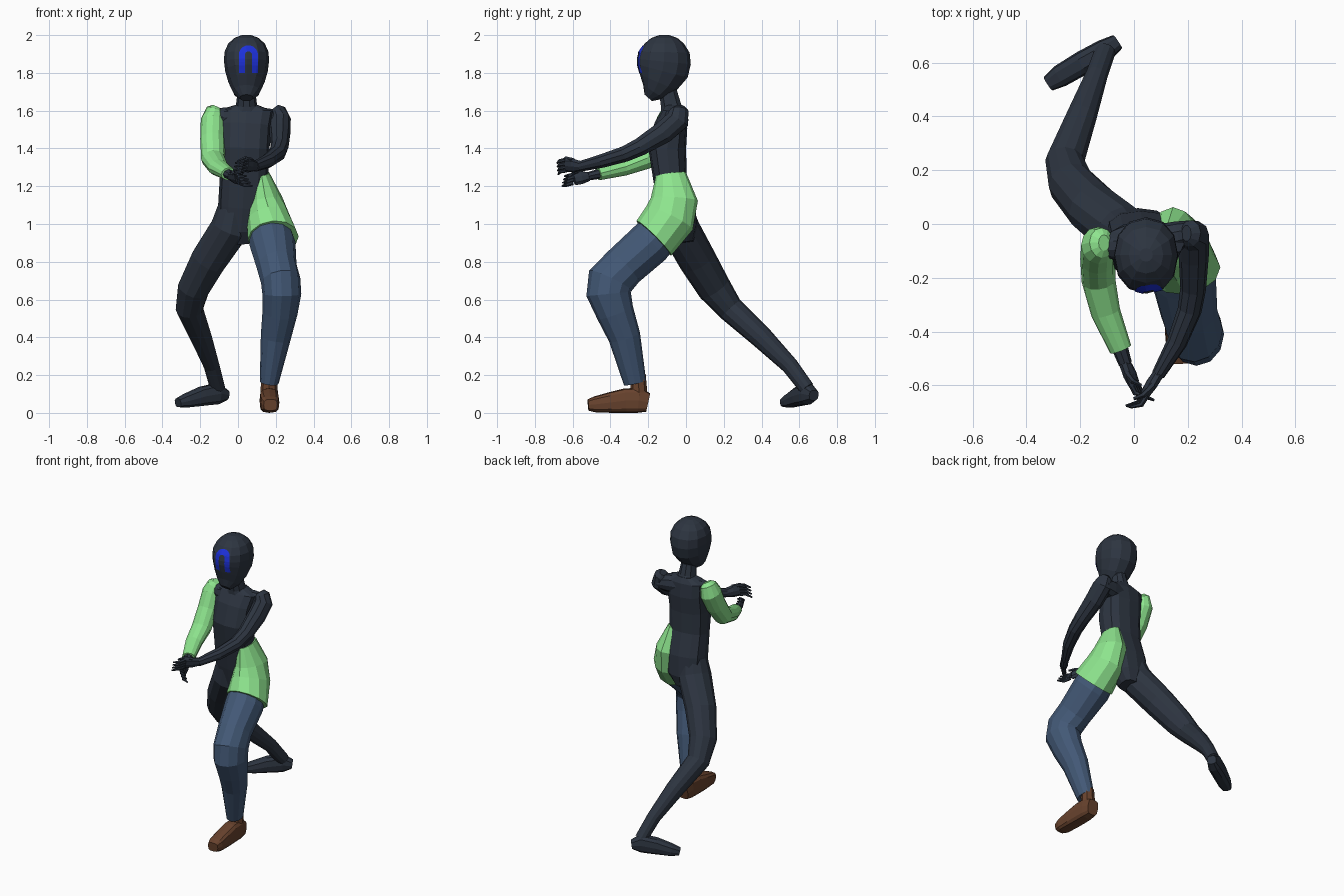
import bpy, bmesh, math
from mathutils import Vector
from mathutils.bvhtree import BVHTree


def material(name, rgb):
    m = bpy.data.materials.new(name)
    m.diffuse_color = (*rgb, 1)
    return m


DARK = material("dark slate", (0.026, 0.035, 0.052))
GREEN = material("light green", (0.27, 0.78, 0.27))
DENIM = material("denim blue", (0.055, 0.098, 0.18))
BROWN = material("shoe brown", (0.14, 0.056, 0.027))
BLUE = material("bright blue", (0.012, 0.03, 0.70))


def add_object(name, bm, mat):
    bmesh.ops.recalc_face_normals(bm, faces=bm.faces)
    me = bpy.data.meshes.new(name)
    bm.to_mesh(me)
    bm.free()
    me.materials.append(mat)
    ob = bpy.data.objects.new(name, me)
    bpy.context.collection.objects.link(ob)
    return ob


def loft(name, mat, rings, n=12, p=2.0, ref=(1, 0, 0), end=None):
    """Skin rings (x, y, z, half width, half depth) square to their path."""
    bm = bmesh.new()
    pts = [Vector(r[:3]) for r in rings]
    loops = []
    for i, r in enumerate(rings):
        t = Vector()
        if i > 0:
            t += (pts[i] - pts[i - 1]).normalized()
        if i < len(pts) - 1:
            t += (pts[i + 1] - pts[i]).normalized()
        if end and i == len(pts) - 1:
            t = Vector(end)
        t.normalize()
        u = Vector(ref)
        u = (u - t * u.dot(t)).normalized()
        v = t.cross(u)
        loop = []
        for k in range(n):
            a = 2 * math.pi * k / n
            c, s = math.cos(a), math.sin(a)
            c = math.copysign(abs(c) ** (2 / p), c)
            s = math.copysign(abs(s) ** (2 / p), s)
            loop.append(bm.verts.new(pts[i] + u * c * r[3] + v * s * r[4]))
        loops.append(loop)
    for a, b in zip(loops, loops[1:]):
        for k in range(n):
            bm.faces.new((a[k], a[(k + 1) % n], b[(k + 1) % n], b[k]))
    bm.faces.new(loops[0])
    bm.faces.new(loops[-1])
    return add_object(name, bm, mat)


def level(rings, x=0.045):
    """Expand (z, y, half width, half depth) into upright rings."""
    return [(x, y, z, w, d) for z, y, w, d in rings]


# Head and neck
head = loft("head", DARK, level([
    (1.668, -0.20, 0.035, 0.026), (1.70, -0.172, 0.072, 0.066),
    (1.75, -0.147, 0.096, 0.106), (1.81, -0.125, 0.113, 0.138),
    (1.86, -0.117, 0.119, 0.143), (1.91, -0.115, 0.117, 0.134),
    (1.955, -0.115, 0.097, 0.104), (1.985, -0.115, 0.064, 0.069),
    (2.0, -0.115, 0.025, 0.025)]), p=2.2)
loft("neck", DARK, level([
    (1.58, -0.07, 0.10, 0.065), (1.63, -0.08, 0.056, 0.056),
    (1.70, -0.095, 0.047, 0.05), (1.78, -0.1, 0.05, 0.06)]), n=10)

# Arch-shaped face marking laid on the head
tree = BVHTree.FromPolygons([v.co for v in head.data.vertices],
                            [list(f.vertices) for f in head.data.polygons])
path = [(-0.035, 1.80 + 0.019 * i, math.pi) for i in range(5)]
path += [(0.035 * math.cos(a), 1.895 + 0.035 * math.sin(a), a)
         for a in [math.pi * (1 - i / 10) for i in range(11)]]
path += [(0.035, 1.876 - 0.019 * i, 0) for i in range(5)]
bm = bmesh.new()
rows = []
for x, z, a in path:
    row = []
    for k in range(5):
        o = -0.016 + 0.008 * k
        q = Vector((0.055 + x + o * math.cos(a), -1, z + o * math.sin(a)))
        hit = tree.ray_cast(q, Vector((0, 1, 0)))[0]
        row.append(bm.verts.new(hit + Vector((0, -0.004, 0))))
    rows.append(row)
for a, b in zip(rows, rows[1:]):
    for k in range(4):
        bm.faces.new((a[k], a[k + 1], b[k + 1], b[k]))
add_object("face_marking", bm, BLUE)

# Torso, with a shoulder yoke running between the arms
loft("torso", DARK, [
    (0.02, -0.02, 0.90, 0.06, 0.06), (0.015, -0.03, 0.97, 0.12, 0.09),
    (0.025, -0.05, 1.10, 0.13, 0.10), (0.032, -0.085, 1.25, 0.128, 0.09),
    (0.035, -0.10, 1.40, 0.132, 0.10), (0.04, -0.08, 1.52, 0.135, 0.088),
    (0.045, -0.065, 1.60, 0.145, 0.062), (0.045, -0.065, 1.63, 0.06, 0.045)],
    p=2.6)
loft("shoulder_yoke", DARK, [
    (-0.135, -0.085, 1.575, 0.035, 0.03), (-0.08, -0.08, 1.565, 0.052, 0.055),
    (0.045, -0.07, 1.56, 0.06, 0.065), (0.16, -0.045, 1.555, 0.055, 0.06),
    (0.225, -0.03, 1.55, 0.045, 0.045)], n=10, ref=(0, 1, 0))

# Green hip wrap flaring around the front thigh
loft("hip_wrap", GREEN, [
    (0.125, -0.08, 1.265, 0.042, 0.08), (0.145, -0.062, 1.13, 0.09, 0.125),
    (0.16, -0.088, 1.03, 0.115, 0.138), (0.187, -0.17, 0.925, 0.135, 0.13)],
    end=(0.10, -0.7, -0.7))

# Front leg in trousers, with shoe
loft("trouser_leg", DENIM, [
    (0.16, -0.10, 1.0, 0.105, 0.11), (0.183, -0.195, 0.895, 0.122, 0.12),
    (0.205, -0.33, 0.775, 0.106, 0.115), (0.226, -0.40, 0.70, 0.105, 0.125),
    (0.232, -0.41, 0.63, 0.103, 0.118), (0.222, -0.375, 0.53, 0.093, 0.10),
    (0.20, -0.325, 0.40, 0.08, 0.085), (0.165, -0.27, 0.16, 0.05, 0.06)])
loft("shoe", BROWN, [
    (0.165, -0.20, 0.055, 0.040, 0.050), (0.165, -0.25, 0.066, 0.049, 0.066),
    (0.165, -0.32, 0.065, 0.051, 0.065), (0.167, -0.40, 0.055, 0.052, 0.055),
    (0.170, -0.48, 0.045, 0.048, 0.043), (0.172, -0.518, 0.042, 0.036, 0.030)],
    n=12, p=3.2)
loft("shoe_ankle", BROWN, [
    (0.165, -0.255, 0.20, 0.042, 0.042), (0.165, -0.245, 0.06, 0.048, 0.044)], n=8)

# Bare back leg and foot
loft("back_leg", DARK, [
    (-0.01, -0.06, 1.13, 0.08, 0.08), (-0.04, -0.035, 0.98, 0.105, 0.105),
    (-0.155, 0.06, 0.81, 0.097, 0.10), (-0.235, 0.15, 0.66, 0.085, 0.09),
    (-0.257, 0.235, 0.55, 0.073, 0.07), (-0.195, 0.40, 0.40, 0.057, 0.06),
    (-0.14, 0.55, 0.25, 0.042, 0.045), (-0.108, 0.64, 0.13, 0.04, 0.04)])
loft("back_foot", DARK, [
    (-0.062, 0.677, 0.093, 0.03, 0.028), (-0.11, 0.645, 0.102, 0.043, 0.058),
    (-0.19, 0.60, 0.088, 0.045, 0.052), (-0.275, 0.55, 0.064, 0.042, 0.037),
    (-0.318, 0.522, 0.053, 0.03, 0.024)], n=10, p=2.8, ref=(0.5, -0.85, 0))

# Arms: one green sleeve, one bare
loft("sleeve", GREEN, [
    (-0.112, -0.07, 1.622, 0.022, 0.03), (-0.120, -0.07, 1.605, 0.048, 0.056),
    (-0.132, -0.08, 1.55, 0.065, 0.073),
    (-0.135, -0.13, 1.45, 0.065, 0.066), (-0.132, -0.21, 1.345, 0.063, 0.057),
    (-0.105, -0.33, 1.30, 0.055, 0.045), (-0.05, -0.465, 1.265, 0.042, 0.034)])
loft("bare_arm", DARK, [
    (0.195, -0.035, 1.618, 0.022, 0.03), (0.208, -0.035, 1.60, 0.045, 0.05),
    (0.222, -0.045, 1.55, 0.058, 0.066), (0.222, -0.12, 1.485, 0.056, 0.062),
    (0.220, -0.24, 1.41, 0.048, 0.05), (0.207, -0.32, 1.372, 0.045, 0.044),
    (0.16, -0.44, 1.335, 0.038, 0.038), (0.09, -0.56, 1.305, 0.025, 0.029)], n=10)


def hand(name, wrist, knuckle, tip, spread, inward):
    """Palm, four curled fingers and a thumb."""
    w, k, e, s, g = map(Vector, (wrist, knuckle, tip, spread, inward))
    mid = w.lerp(k, 0.55)
    loft(name + "_palm", DARK, [(*w, 0.026, 0.022), (*mid, 0.038, 0.022),
                                (*k, 0.038, 0.016)], n=8, ref=s)
    for i in range(4):
        base = k + s * (i - 1.5) * 0.020
        bend = base.lerp(e, 0.55) + s * (i - 1.5) * 0.010 - g * 0.012
        end = e + s * (i - 1.5) * 0.021 + g * 0.012
        loft(f"{name}_finger_{i + 1}", DARK, [
            (*base, 0.011, 0.011), (*bend, 0.010, 0.010),
            (*end, 0.005, 0.005)], n=6, ref=s)
    side = mid + s * 0.028
    loft(name + "_thumb", DARK, [
        (*side, 0.014, 0.014),
        (*(side + (k - w) * 0.5 + s * 0.012 + g * 0.015), 0.011, 0.011),
        (*(side + (k - w) * 0.8 + g * 0.035), 0.006, 0.006)], n=6, ref=s)


# Hands meeting in front of the body
hand("upper_hand", (0.095, -0.55, 1.307), (0.04, -0.635, 1.312), (-0.012, -0.685, 1.295),
     (0.25, -0.1, 0.96), (-0.8, 0.5, -0.2))
hand("lower_hand", (-0.035, -0.515, 1.252), (0.0, -0.595, 1.24), (0.05, -0.655, 1.225),
     (-0.5, 0.2, 0.84), (0.8, 0.5, 0.2))
loft("lower_wrist", DARK, [(-0.06, -0.44, 1.27, 0.032, 0.028),
                           (-0.032, -0.52, 1.252, 0.025, 0.022)], n=8)
